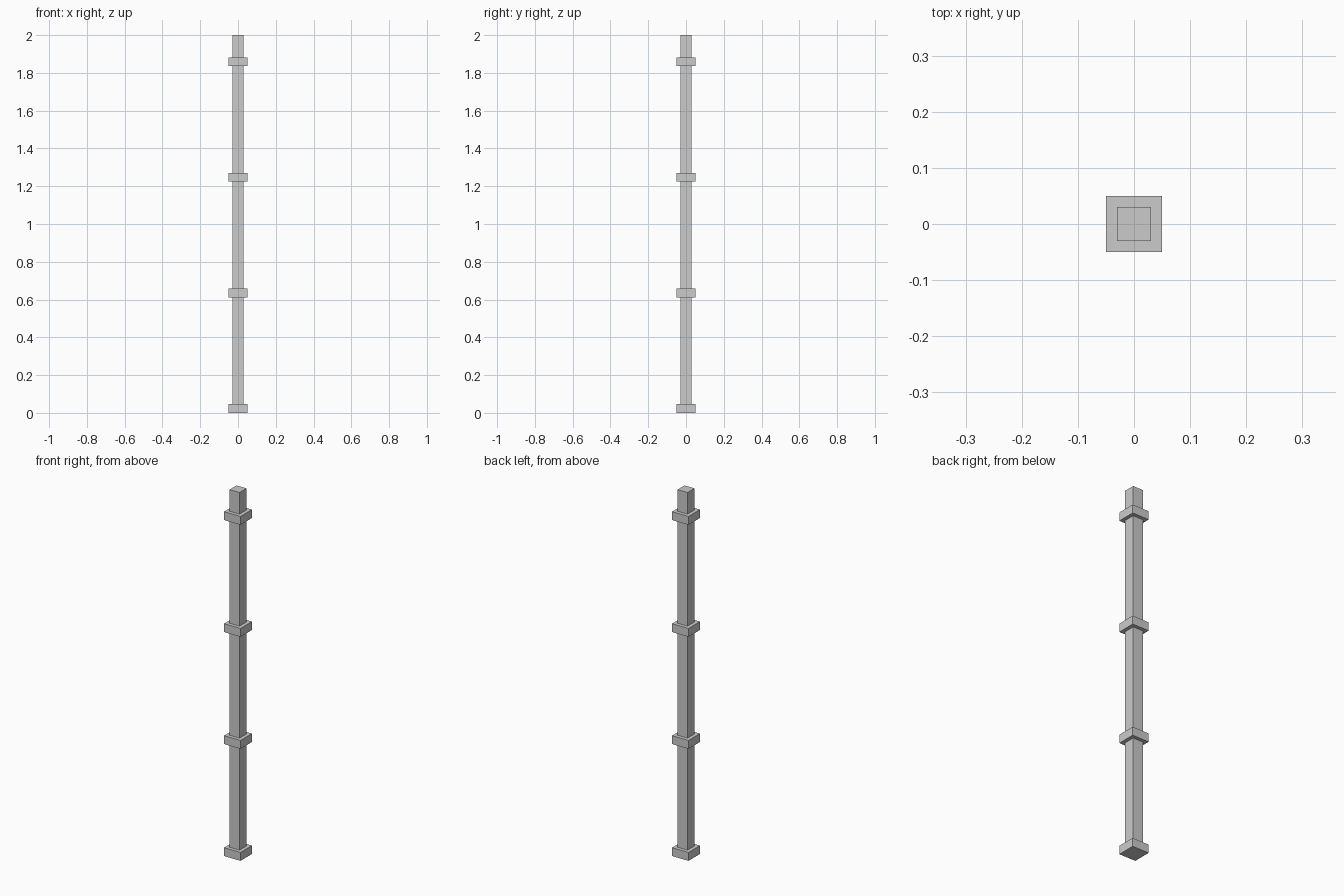
import bpy

if "Cube" in bpy.data.objects:
    bpy.data.objects.remove(bpy.data.objects["Cube"])


def box(name, width, z0, z1):
    bpy.ops.mesh.primitive_cube_add(size=1, location=(0, 0, (z0 + z1) / 2))
    ob = bpy.context.object
    ob.name = name
    ob.scale = (width, width, z1 - z0)
    bpy.ops.object.transform_apply(location=False, rotation=False, scale=True)
    return ob


# Square shaft, standing just inside the base collar
box("post_shaft", 0.06, 0.005, 2.0)

# Four evenly spaced square collars, the lowest forming the foot
COLLAR_HEIGHT = 0.046
SPACING = 0.612
for i in range(4):
    z = i * SPACING
    box("base_collar" if i == 0 else f"collar_{i}", 0.099, z, z + COLLAR_HEIGHT)
